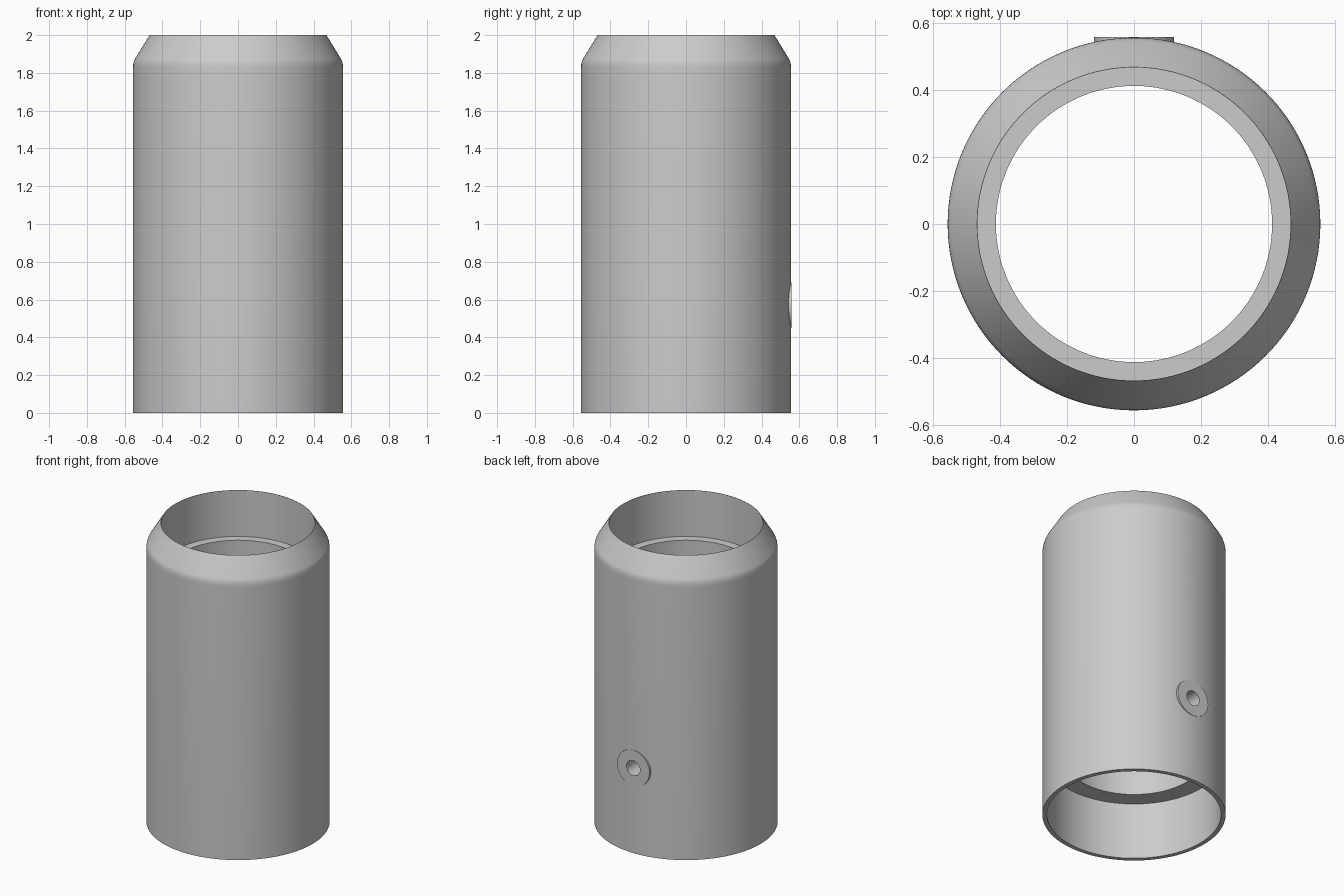
import bpy, bmesh, math
from mathutils import Matrix

old = bpy.data.objects.get("Cube")
if old:
    bpy.data.objects.remove(old, do_unlink=True)

SEGMENTS = 128
R_OUT, R_TOP, R_MID, R_LOW = 0.556, 0.468, 0.412, 0.528
PORT_Z = 0.57

metal = bpy.data.materials.new("plain grey")
metal.use_nodes = True
grey = (0.6, 0.6, 0.6, 1)
metal.diffuse_color = grey
metal.node_tree.nodes["Principled BSDF"].inputs["Base Color"].default_value = grey


def make_object(name, bm):
    bmesh.ops.recalc_face_normals(bm, faces=bm.faces)
    mesh = bpy.data.meshes.new(name)
    bm.to_mesh(mesh)
    bm.free()
    mesh.materials.append(metal)
    obj = bpy.data.objects.new(name, mesh)
    bpy.context.collection.objects.link(obj)
    return obj


def revolve(name, profile):
    """Turn a closed (radius, height) outline around z."""
    bm = bmesh.new()
    rings = []
    for i in range(SEGMENTS):
        a = 2 * math.pi * i / SEGMENTS
        rings.append([bm.verts.new((r * math.cos(a), r * math.sin(a), z)) for r, z in profile])
    n = len(profile)
    for i, ring in enumerate(rings):
        nxt = rings[(i + 1) % SEGMENTS]
        for j in range(n):
            k = (j + 1) % n
            bm.faces.new((ring[j], nxt[j], nxt[k], ring[k]))
    return make_object(name, bm)


def back_cylinder(name, radius, y0, y1):
    """Cylinder pointing out of the back wall."""
    bm = bmesh.new()
    place = Matrix.Translation((0, (y0 + y1) / 2, PORT_Z)) @ Matrix.Rotation(math.pi / 2, 4, 'X')
    bmesh.ops.create_cone(bm, cap_ends=True, segments=48, radius1=radius,
                          radius2=radius, depth=y1 - y0, matrix=place)
    return make_object(name, bm)


def combine(target, tool, operation):
    """Apply a boolean and discard the tool."""
    mod = target.modifiers.new(operation.title(), 'BOOLEAN')
    mod.operation, mod.solver, mod.object = operation, 'EXACT', tool
    bpy.context.view_layer.objects.active = target
    bpy.ops.object.modifier_apply(modifier=mod.name)
    bpy.data.objects.remove(tool, do_unlink=True)


# Sleeve: straight wall, rounded shoulder, tapered lip, stepped bore
shoulder = [(R_OUT, 1.825), (0.5555, 1.84), (0.5535, 1.853), (0.55, 1.865), (0.545, 1.875)]
sleeve = revolve("sleeve_body", [(R_OUT, 0)] + shoulder + [
    (R_TOP, 2), (R_TOP - 0.001, 2),
    (R_TOP - 0.001, 1.69), (R_MID, 1.69),
    (R_MID, 0.38), (R_LOW, 0.38), (R_LOW, 0)])

# Flat round boss on the back, drilled through to the bore
combine(sleeve, back_cylinder("port_boss", 0.12, 0.48, 0.558), 'UNION')
combine(sleeve, back_cylinder("port_hole", 0.05, 0.3, 0.7), 'DIFFERENCE')

# Smooth curved walls, sharp rims
bpy.ops.object.select_all(action='DESELECT')
sleeve.select_set(True)
bpy.context.view_layer.objects.active = sleeve
bpy.ops.object.shade_smooth_by_angle(angle=math.radians(25))
